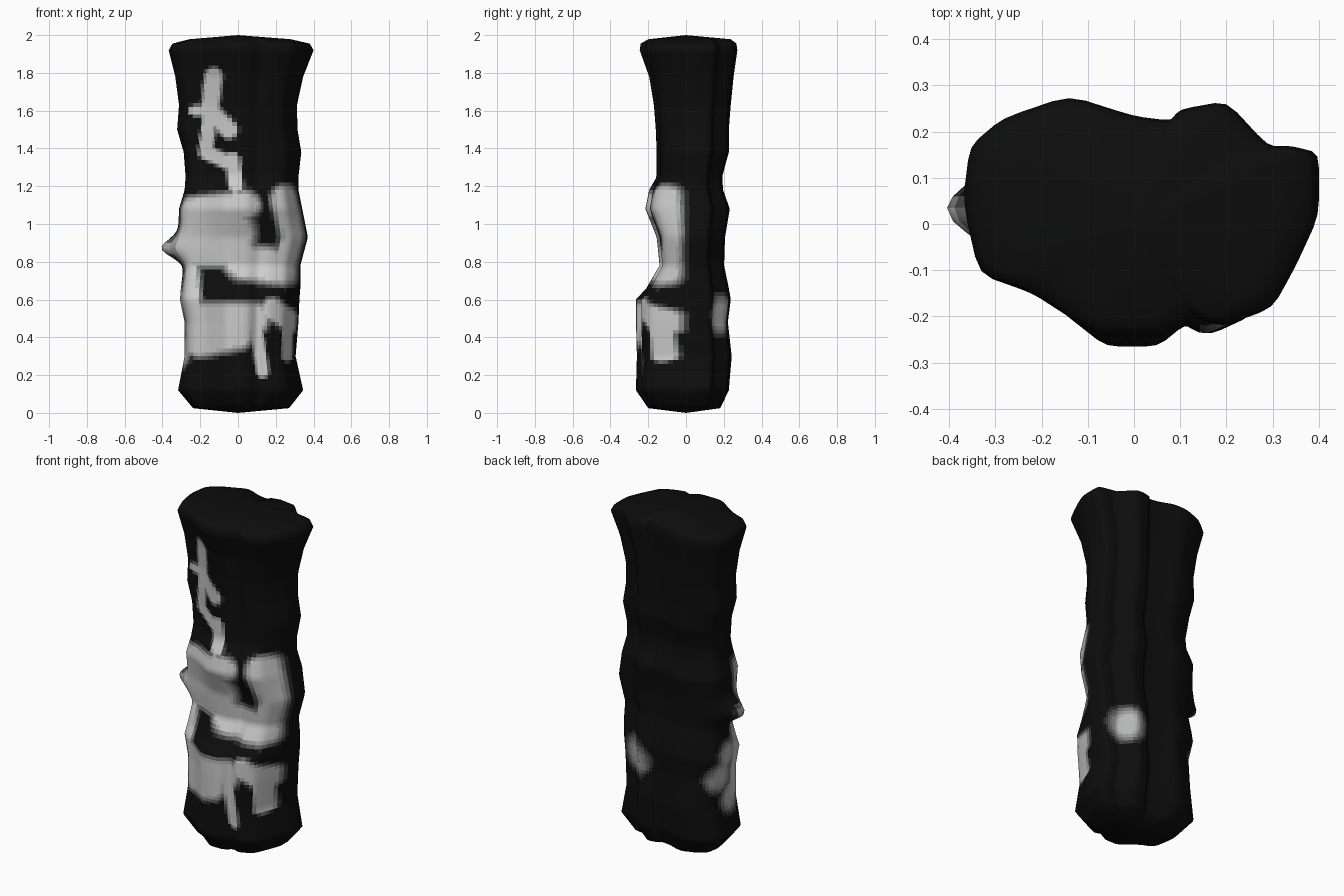
import bpy, bmesh, math
from mathutils import Vector

# horizontal outline of the body, counter-clockwise
OUTLINE = [(.4, .02), (.4, .155), (.34, .17), (.29, .17), (.2, .268), (.1, .25), (.08, .225),
           (0, .235), (-.14, .28), (-.285, .23), (-.355, .17), (-.37, .05), (-.335, -.12),
           (-.22, -.165), (-.15, -.215), (-.07, -.27), (.06, -.27), (.13, -.22),
           (.19, -.245), (.3, -.2), (.35, -.1)]
# height, left, right, front and back extents
PROFILE = [(.025, .24, .27, .20, .18), (.12, .32, .345, .265, .225), (.3, .285, .305, .26, .24),
           (.48, .285, .32, .265, .22), (.6, .31, .325, .265, .235), (.66, .305, .33, .21, .225),
           (.78, .29, .33, .14, .2), (.93, .32, .37, .155, .205), (1.08, .315, .34, .215, .23),
           (1.18, .285, .32, .195, .195), (1.25, .28, .32, .155, .19), (1.38, .29, .335, .155, .225),
           (1.5, .325, .315, .16, .225), (1.63, .315, .312, .17, .235), (1.78, .335, .345, .195, .25),
           (1.92, .37, .4, .245, .27), (1.955, .35, .38, .24, .265), (1.978, .26, .28, .2, .235)]
# pale streaks painted on the front: x, z to x, z and radius
STREAKS = [(-.13, 1.78, -.15, 1.6, .05), (-.15, 1.6, -.23, 1.6, .03), (-.15, 1.6, -.05, 1.5, .05),
           (-.15, 1.6, -.17, 1.38, .04), (-.17, 1.38, -.04, 1.32, .04), (-.03, 1.34, -.01, 1.2, .04),
           (-.25, 1.07, .04, 1.1, .08), (-.25, .97, -.02, .95, .12), (-.35, .86, 0, .86, .09),
           (.25, 1.13, .3, .95, .08), (.3, .95, .26, .8, .07), (.02, .8, .25, .77, .1),
           (-.28, .75, -.26, .38, .08), (-.2, .5, .08, .5, .09), (-.2, .38, 0, .42, .09),
           (.1, .42, .13, .22, .035), (.18, .55, .29, .48, .06), (.26, .45, .26, .3, .03)]
# pale patches on the sides and back: centre and radius
PATCHES = [(.2, .18, .52, .11), (-.29, .03, .6, .09), (-.28, .08, .48, .1),
           (-.27, -.02, .33, .1), (-.4, 0, .86, .07), (-.3, -.08, 1.08, .07)]


def step(a, b, v):
    t = max(0, min(1, (v - a) / (b - a)))
    return t * t * (3 - 2 * t)


def extents(z):
    for a, b in zip(PROFILE, PROFILE[1:]):
        if z <= b[0] + 1e-6:
            t = (z - a[0]) / (b[0] - a[0])
            return [p + (q - p) * t for p, q in zip(a[1:], b[1:])]
    return PROFILE[-1][1:]


def paleness(p):
    best = 0
    front = 1 - step(-.07, .03, p.y)
    q = Vector((p.x, p.z))
    for x1, z1, x2, z2, r in STREAKS:
        a, d = Vector((x1, z1)), Vector((x2 - x1, z2 - z1))
        t = max(0, min(1, (q - a).dot(d) / d.length_squared))
        best = max(best, front * (1 - step(r * .55, r * 1.3, (q - a - d * t).length)))
    for x, y, z, r in PATCHES:
        best = max(best, .8 * (1 - step(r * .4, r * 1.3, (p - Vector((x, y, z))).length)))
    return best


# outline resampled and slightly rounded
ring = []
for a, b in zip(OUTLINE, OUTLINE[1:] + OUTLINE[:1]):
    ring += [Vector(a).lerp(Vector(b), i / 4) for i in range(4)]
ring = [ring[i] * .5 + (ring[i - 1] + ring[(i + 1) % len(ring)]) * .25 for i in range(len(ring))]

# lofted body
heights = [.025, .05, .075, .1] + [.12 + i * .02 for i in range(91)] + [1.94, 1.955, 1.967, 1.978]
bm = bmesh.new()
rows = []
for z in heights:
    left, right, front, back = extents(z)
    row = []
    for u in ring:
        x = u.x * (right / .4 if u.x > 0 else left / .37)
        y = u.y * (back / .272 if u.y > 0 else front / .27)
        # lump on the left side
        if x < 0:
            x -= .1 * math.exp(-((z - .87) / .06) ** 2 - ((y - .03) / .08) ** 2)
        row.append(bm.verts.new((x, y, z)))
    rows.append(row)
n = len(ring)
for a, b in zip(rows, rows[1:]):
    for i in range(n):
        j = (i + 1) % n
        bm.faces.new((a[i], a[j], b[j], b[i]))
# shallow domed ends
low, high = bm.verts.new((0, 0, 0)), bm.verts.new((0, 0, 2))
for i in range(n):
    j = (i + 1) % n
    bm.faces.new((low, rows[0][j], rows[0][i]))
    bm.faces.new((high, rows[-1][i], rows[-1][j]))

# paint each face with one of several greys
LEVELS = 12
bm.normal_update()
for f in bm.faces:
    f.smooth = True
    f.material_index = round(paleness(f.calc_center_median()) * (LEVELS - 1))
mesh = bpy.data.meshes.new("painted_column")
bm.to_mesh(mesh)
bm.free()
for i in range(LEVELS):
    t = i / (LEVELS - 1)
    g = .004 + .64 * t ** 1.5
    mat = bpy.data.materials.new(f"grey_{i}")
    mat.diffuse_color = (g * .97, g, g * .98, 1)
    mesh.materials.append(mat)
column = bpy.data.objects.new("painted_column", mesh)
bpy.context.collection.objects.link(column)
